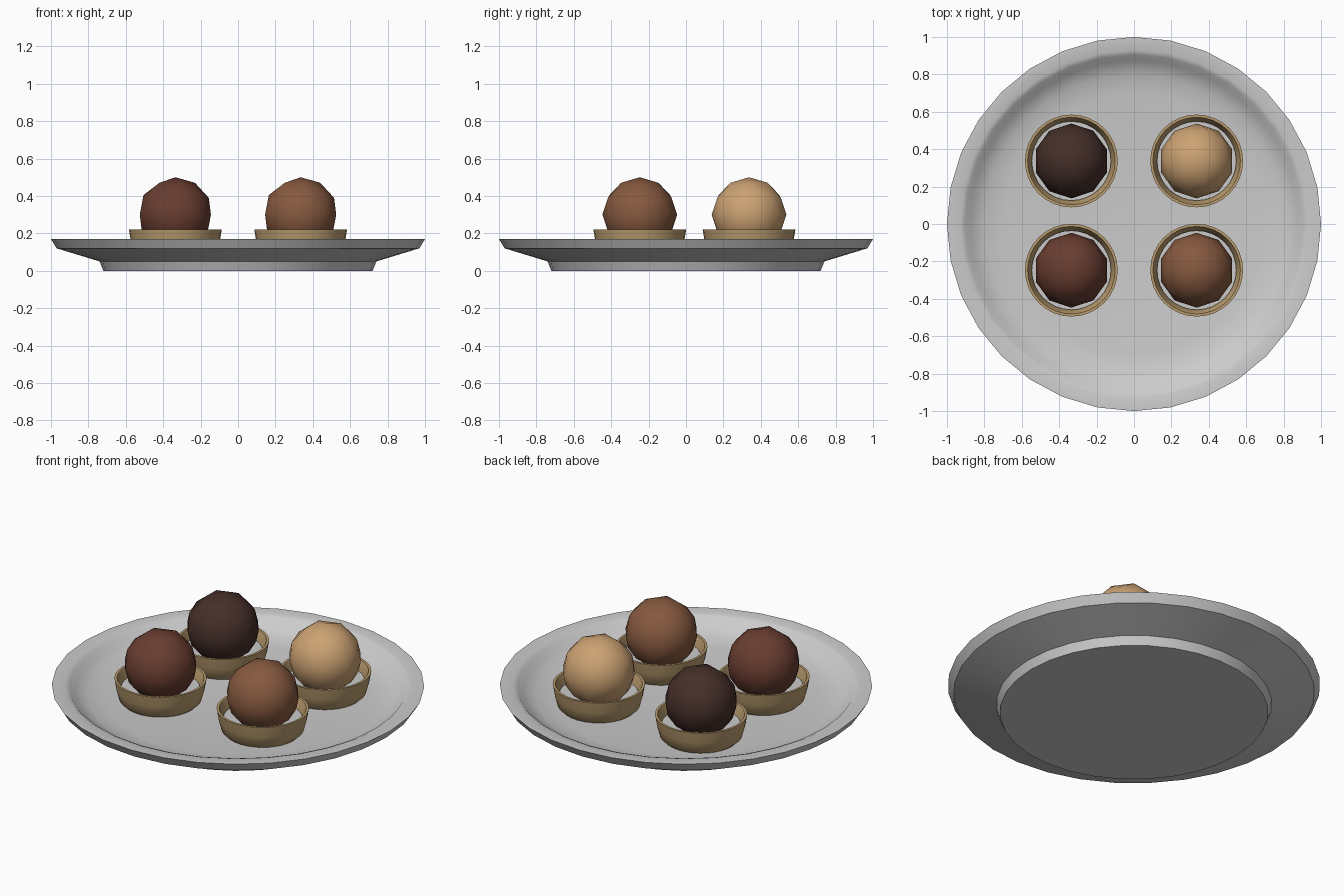
import bpy, bmesh, math

if "Cube" in bpy.data.objects:
    bpy.data.objects.remove(bpy.data.objects["Cube"])


def material(name, rgb):
    m = bpy.data.materials.new(name)
    m.diffuse_color = (*rgb, 1)
    m.use_nodes = True
    m.node_tree.nodes["Principled BSDF"].inputs["Base Color"].default_value = m.diffuse_color
    return m


def finish(name, bm, loc=(0, 0, 0), mat=None, angle=35):
    bmesh.ops.recalc_face_normals(bm, faces=bm.faces)
    mesh = bpy.data.meshes.new(name)
    bm.to_mesh(mesh)
    bm.free()
    for p in mesh.polygons:
        p.use_smooth = True
    mesh.set_sharp_from_angle(angle=math.radians(angle))
    if mat:
        mesh.materials.append(mat)
    ob = bpy.data.objects.new(name, mesh)
    ob.location = loc
    bpy.context.collection.objects.link(ob)
    return ob


def lathe(name, profile, sides=32, **kw):
    """Revolve (radius, z) points about z; the profile ends are capped flat."""
    bm = bmesh.new()
    rings = []
    for r, z in profile:
        rings.append([bm.verts.new((r * math.cos(2 * math.pi * i / sides),
                                    r * math.sin(2 * math.pi * i / sides), z))
                      for i in range(sides)])
    for a, b in zip(rings, rings[1:]):
        for i in range(sides):
            j = (i + 1) % sides
            bm.faces.new((a[i], a[j], b[j], b[i]))
    bm.faces.new(rings[0][::-1])
    bm.faces.new(rings[-1])
    return finish(name, bm, **kw)


# Plate: foot, flared underside, raised rim and shallow dish
lathe("plate", [(0.72, 0), (0.74, 0.05), (0.97, 0.12), (1.0, 0.17),
                (0.93, 0.17), (0.905, 0.16), (0.875, 0.125),
                (0.80, 0.095), (0.70, 0.08)])

paper = material("paper_tan", (0.50, 0.34, 0.16))
cream = material("cream", (0.95, 0.95, 0.93))
chocolates = [
    ("dark", (-0.335, 0.337), (0.06, 0.028, 0.022)),
    ("caramel", (0.335, 0.337), (0.60, 0.36, 0.17)),
    ("plain", (-0.335, -0.247), (0.14, 0.046, 0.03)),
    ("milk", (0.335, -0.247), (0.24, 0.10, 0.05)),
]

for flavour, (x, y), rgb in chocolates:
    # Paper cup with a flared wall and lip
    lathe(flavour + "_cup", [(0.20, 0.08), (0.222, 0.10), (0.238, 0.16), (0.248, 0.22),
                             (0.234, 0.22), (0.222, 0.19), (0.205, 0.11)],
          loc=(x, y, 0), mat=paper)
    # Pale bed inside the cup
    lathe(flavour + "_cup_bed", [(0.20, 0.115), (0.212, 0.165)],
          loc=(x, y, 0), mat=cream)
    # Truffle ball
    bm = bmesh.new()
    bmesh.ops.create_icosphere(bm, subdivisions=2, radius=0.2)
    finish(flavour + "_truffle", bm, loc=(x, y, 0.3),
           mat=material(flavour + "_chocolate", rgb))
